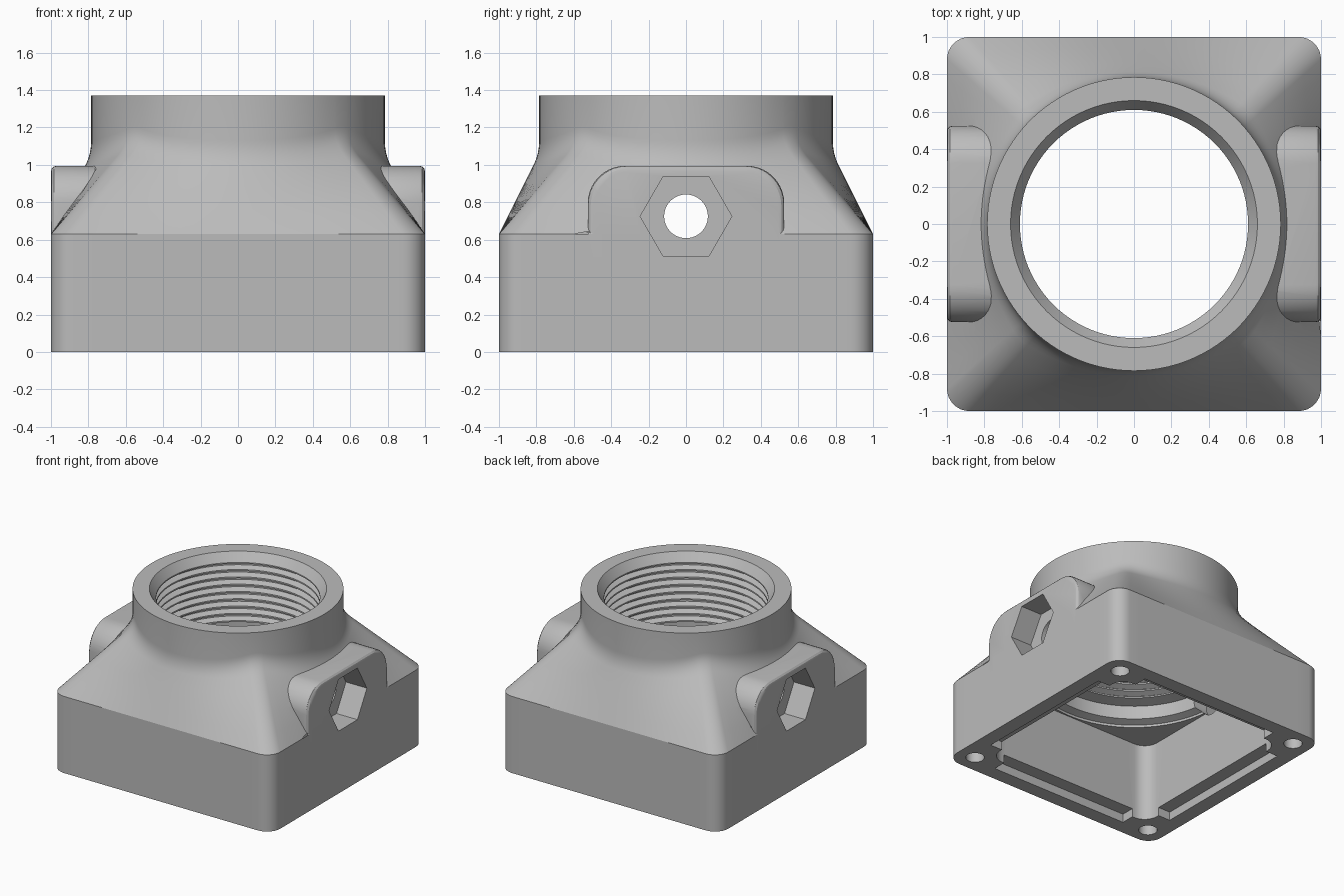
import bpy, bmesh, math
from math import cos, sin, pi, radians

cube = bpy.data.objects.get("Cube")
if cube:
    bpy.data.objects.remove(cube, do_unlink=True)

grey = bpy.data.materials.new("cast_grey")
grey.use_nodes = True
grey.diffuse_color = (0.5, 0.5, 0.5, 1)
grey.node_tree.nodes["Principled BSDF"].inputs["Base Color"].default_value = (0.5, 0.5, 0.5, 1)


def loft(name, rings):
    """Closed solid skinned through rings of equal point count."""
    bm = bmesh.new()
    loops = [[bm.verts.new(p) for p in ring] for ring in rings]
    n = len(loops[0])
    for a, b in zip(loops, loops[1:]):
        for i in range(n):
            j = (i + 1) % n
            bm.faces.new((a[i], a[j], b[j], b[i]))
    bm.faces.new(loops[0][::-1])
    bm.faces.new(loops[-1])
    bmesh.ops.recalc_face_normals(bm, faces=bm.faces)
    mesh = bpy.data.meshes.new(name)
    bm.to_mesh(mesh)
    bm.free()
    mesh.materials.append(grey)
    obj = bpy.data.objects.new(name, mesh)
    bpy.context.collection.objects.link(obj)
    return obj


def circle(r, z, n=96, cx=0, cy=0):
    return [(cx + r * cos(2 * pi * i / n), cy + r * sin(2 * pi * i / n), z) for i in range(n)]


def side_circle(r, x, n, z=0.725):
    return [(x, r * cos(2 * pi * i / n), z + r * sin(2 * pi * i / n)) for i in range(n)]


def rounded_square(h, r, steps=24, arc=8):
    c = h - r
    lim = math.atan2(c, h)
    quarter = [(h, h * math.tan(-lim + 2 * lim * i / steps)) for i in range(steps)]
    quarter += [(c + r * cos(pi / 2 * i / arc), c + r * sin(pi / 2 * i / arc)) for i in range(arc)]
    pts = []
    for k in range(4):
        ca, sa = (1, 0, -1, 0)[k], (0, 1, 0, -1)[k]
        pts += [(x * ca - y * sa, x * sa + y * ca) for x, y in quarter]
    return pts


def box(name, x, y, z0, z1):
    return loft(name, [[(-x, -y, z), (x, -y, z), (x, y, z), (-x, y, z)] for z in (z0, z1)])


# Square base blending into the round collar
NECK, SHOULDER, TOP = 0.785, 0.63, 1.37
base = rounded_square(1, 0.12)


def blend(f, t):
    """Straight flank up to fraction f, then a fillet at t into the collar."""
    ring = []
    for x, y in base:
        r = math.hypot(x, y)
        w = (r - 1) / 0.364
        zc, ze = 1.06 + 0.06 * w, 1.13 + 0.07 * w
        p = (r + (NECK - r) * f, SHOULDER + (zc - SHOULDER) * f)
        q = [(1 - t) ** 2 * a + 2 * t * (1 - t) * b + t * t * c
             for a, b, c in zip(p, (NECK, zc), (NECK, ze))]
        ring.append((x / r * q[0], y / r * q[0], q[1]))
    return ring


rings = [[(x, y, 0) for x, y in base]]
rings += [blend(f, 0) for f in (0, 0.22, 0.44, 0.66, 0.86)]
rings += [blend(0.86, t / 6) for t in range(1, 7)]
rings.append([(x / math.hypot(x, y) * NECK, y / math.hypot(x, y) * NECK, TOP) for x, y in base])
body = loft("housing", rings)

# Side bosses with softened outer edges
adds, cuts = [], []


def boss_ring(x, inset):
    half, top, r = 0.525 - inset, 0.995 - inset, 0.2
    pts = [(-half, 0.5), (half, 0.5)]
    for s in (1, -1):
        arc = [(s * (half - r + r * cos(pi / 2 * i / 10)), top - r + r * sin(pi / 2 * i / 10))
               for i in range(11)]
        pts += arc if s > 0 else arc[::-1]
    return [(x, y, z) for y, z in pts]


for side, s in (("left", 1), ("right", -1)):
    adds.append(loft(side + "_boss", [boss_ring(s * x, i) for x, i in
                                      ((0.72, 0), (0.97, 0), (0.985, 0.004), (0.996, 0.015), (1, 0.03))]))
    # Hexagonal nut pocket
    cuts.append(loft(side + "_hex_pocket", [side_circle(0.245, s * x, 6) for x in (0.81, 1.2)]))
cuts.append(loft("cross_hole", [side_circle(0.117, x, 40) for x in (-0.95, 0.95)]))

# Threaded bore
profile = [(0.76, 0.55), (0.76, 0.66), (0.70, 0.68), (0.70, 0.79)]
for i in range(8):
    z = 0.80 + 0.06 * i
    profile += [(0.61, z + 0.01), (0.61, z + 0.022), (0.655, z + 0.04), (0.655, z + 0.05)]
profile += [(0.61, 1.29), (0.61, 1.30), (0.66, TOP), (0.66, 1.5)]
cuts.append(loft("bore", [circle(r, z) for r, z in profile]))

# Hollow underside, lid recesses and screw holes
cavity = rounded_square(0.77, 0.12)
cuts.append(loft("cavity", [[(x, y, z) for x, y in cavity] for z in (-0.1, 0.64)]))
cuts.append(box("recess_x", 0.88, 0.63, -0.2, 0.07))
cuts.append(box("recess_y", 0.63, 0.88, -0.2, 0.07))
for sx in (1, -1):
    for sy in (1, -1):
        cuts.append(loft("screw_hole", [circle(0.07, z, 32, sx * 0.85, sy * 0.85) for z in (-0.1, 0.4)]))

# Combine into one casting
for tools, op in ((adds, 'UNION'), (cuts, 'DIFFERENCE')):
    for tool in tools:
        tool.hide_render = True
        mod = body.modifiers.new(tool.name, 'BOOLEAN')
        mod.operation, mod.solver, mod.object = op, 'EXACT', tool
bpy.context.view_layer.update()
graph = bpy.context.evaluated_depsgraph_get()
result = bpy.data.meshes.new_from_object(body.evaluated_get(graph))
body.modifiers.clear()
body.data = result
for tool in adds + cuts:
    bpy.data.objects.remove(tool, do_unlink=True)

for obj in bpy.context.selected_objects:
    obj.select_set(False)
body.select_set(True)
bpy.context.view_layer.objects.active = body
bpy.ops.object.shade_smooth_by_angle(angle=radians(25))
